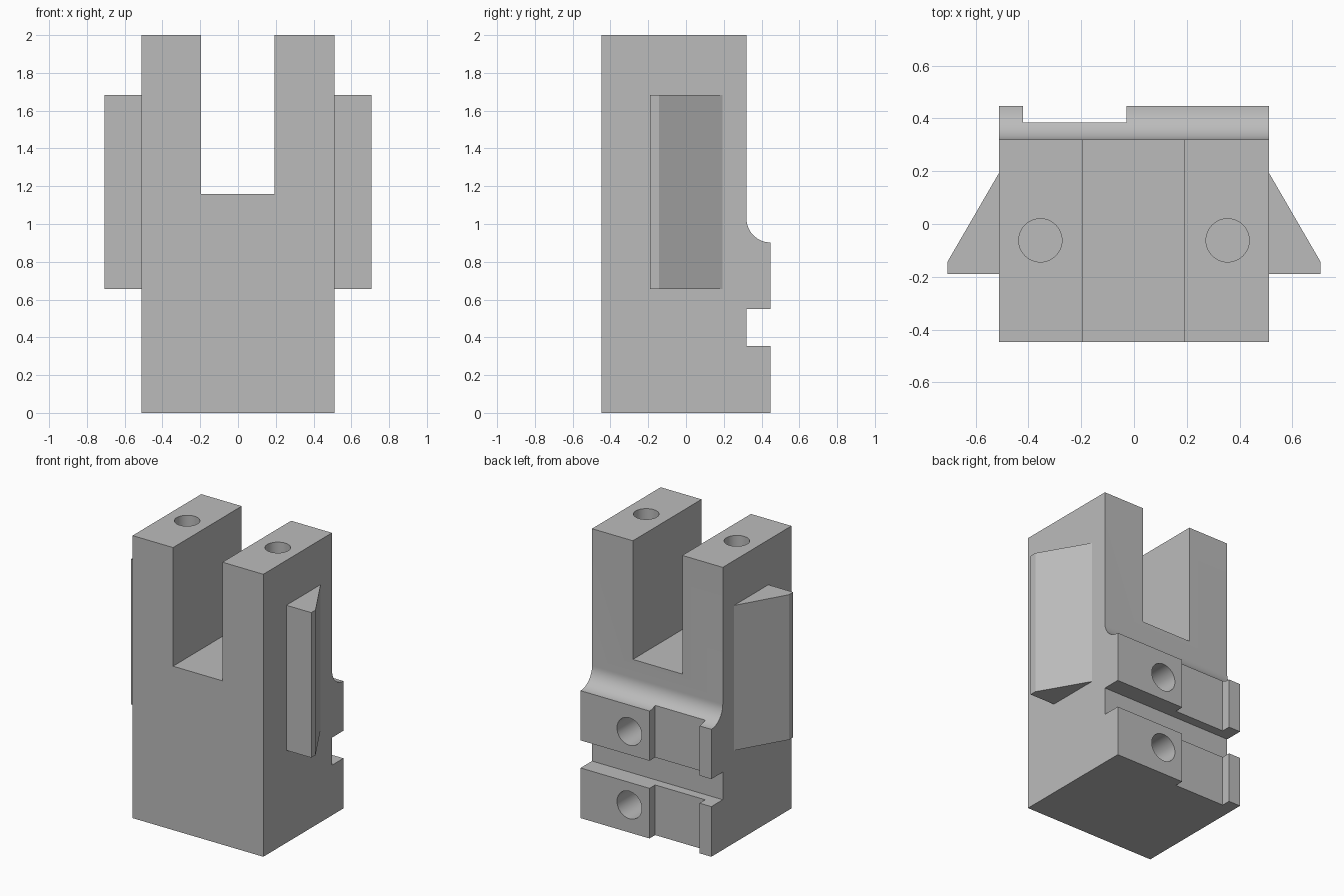
import bpy, bmesh, math
from mathutils import Matrix, Vector

cube = bpy.data.objects.get("Cube")
if cube:
    bpy.data.objects.remove(cube, do_unlink=True)

GREY = (0.5, 0.5, 0.5, 1)
steel = bpy.data.materials.new("plain grey")
steel.use_nodes = True
steel.diffuse_color = GREY
steel.node_tree.nodes["Principled BSDF"].inputs["Base Color"].default_value = GREY


def finish(bm, name):
    bmesh.ops.recalc_face_normals(bm, faces=bm.faces)
    mesh = bpy.data.meshes.new(name)
    bm.to_mesh(mesh)
    bm.free()
    mesh.materials.append(steel)
    obj = bpy.data.objects.new(name, mesh)
    bpy.context.collection.objects.link(obj)
    return obj


def extrude(name, points, offset):
    """Prism from a closed 3D outline pushed along an offset."""
    bm = bmesh.new()
    face = bm.faces.new([bm.verts.new(p) for p in points])
    ext = bmesh.ops.extrude_face_region(bm, geom=[face], use_keep_orig=True)
    verts = [g for g in ext["geom"] if isinstance(g, bmesh.types.BMVert)]
    bmesh.ops.translate(bm, verts=verts, vec=Vector(offset))
    return finish(bm, name)


def box(name, x0, x1, y0, y1, z0, z1):
    outline = [(x0, y0, z0), (x1, y0, z0), (x1, y1, z0), (x0, y1, z0)]
    return extrude(name, outline, (0, 0, z1 - z0))


def rod(name, centre, radius, length, rotation=Matrix()):
    bm = bmesh.new()
    bmesh.ops.create_cone(bm, cap_ends=True, segments=48, radius1=radius,
                          radius2=radius, depth=length,
                          matrix=Matrix.Translation(centre) @ rotation)
    return finish(bm, name)


def cut(target, cutter):
    mod = target.modifiers.new("cut", "BOOLEAN")
    mod.operation = "DIFFERENCE"
    mod.solver = "EXACT"
    mod.object = cutter
    cutter.hide_render = True
    bpy.ops.object.select_all(action="DESELECT")
    bpy.context.view_layer.objects.active = target
    target.select_set(True)
    bpy.ops.object.modifier_apply(modifier=mod.name)
    bpy.data.objects.remove(cutter, do_unlink=True)


W, BACK, WALL = 0.512, 0.448, 0.32
FILLET = BACK - WALL

# Body: side profile with a cross groove and a concave fillet at the back
profile = [(-BACK, 0), (BACK, 0), (BACK, 0.355), (WALL, 0.355),
           (WALL, 0.55), (BACK, 0.55)]
for i in range(17):
    a = math.pi / 2 * i / 16
    profile.append((BACK - FILLET * math.sin(a), 1.03 - FILLET * math.cos(a)))
profile += [(WALL, 2), (-BACK, 2)]
body = extrude("body", [(-W, y, z) for y, z in profile], (2 * W, 0, 0))

# Open slot between the two prongs, and shallow recess down the back
cut(body, box("slot_cutter", -0.195, 0.192, -1, 1, 1.16, 2.5))
cut(body, box("recess_cutter", -0.42, -0.028, 0.385, 1, -1, 1.5))

# Blind holes in the prong tops
for x in (-0.355, 0.355):
    cut(body, rod("top_hole_cutter", (x, -0.062, 2), 0.082, 1.0))

# Blind holes in the back pads
for z in (0.195, 0.715):
    cut(body, rod("back_hole_cutter", (0.13, BACK, z), 0.097, 0.8,
                  Matrix.Rotation(math.pi / 2, 4, "X")))

# Tapered side wings
wings = []
for side, name in ((1, "left_wing"), (-1, "right_wing")):
    outline = [(W, 0.193), (W, -0.19), (0.707, -0.19), (0.707, -0.143)]
    wings.append(extrude(name, [(side * x, y, 0.655) for x, y in outline],
                         (0, 0, 1.027)))

# Smooth the fillet and bores, keep machined edges sharp
bpy.ops.object.select_all(action="DESELECT")
for obj in [body] + wings:
    obj.select_set(True)
bpy.context.view_layer.objects.active = body
bpy.ops.object.shade_smooth_by_angle(angle=math.radians(30))
